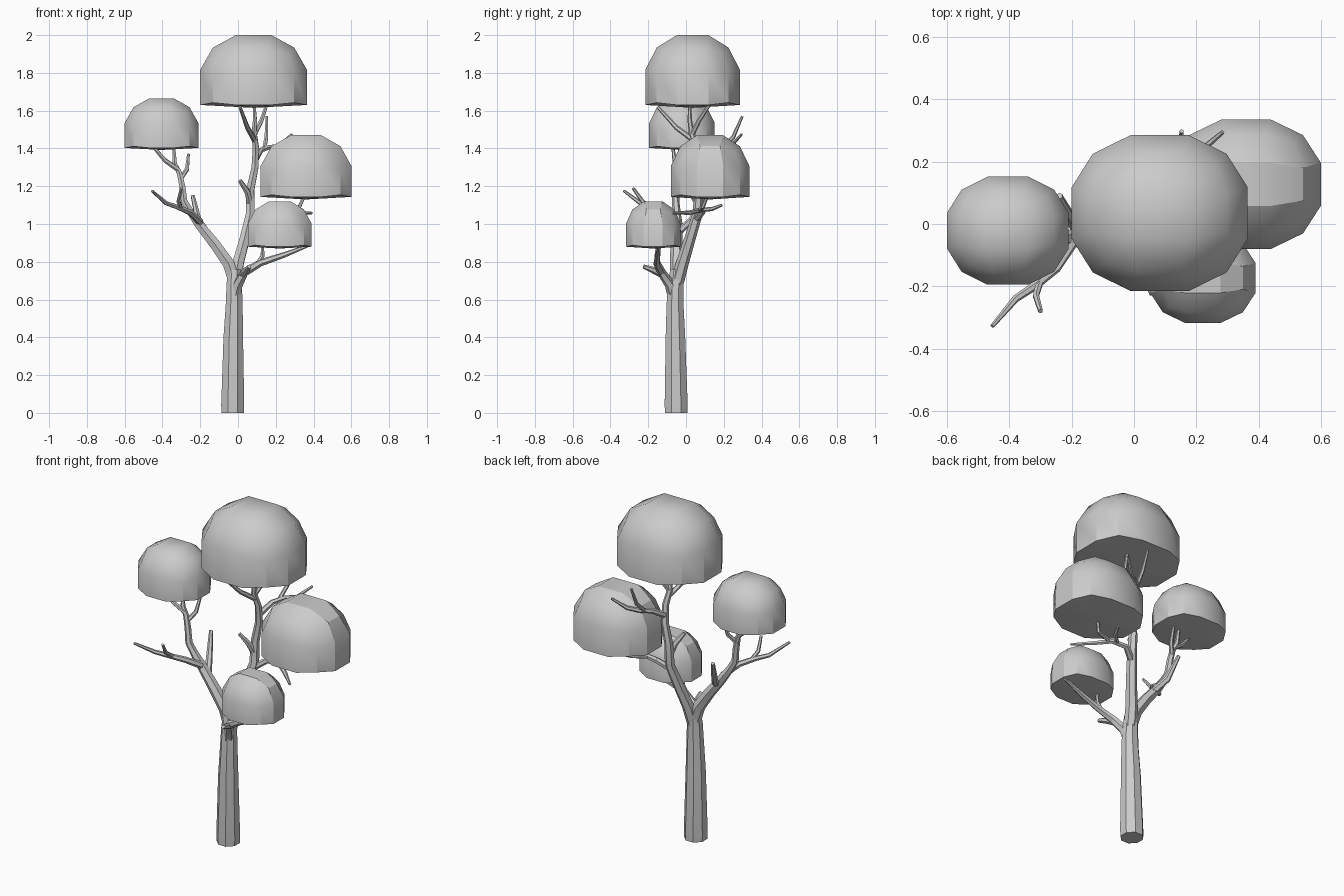
import bpy, bmesh, math
from mathutils import Vector


def finish(name, bm, angle=30):
    bmesh.ops.recalc_face_normals(bm, faces=bm.faces)
    me = bpy.data.meshes.new(name)
    bm.to_mesh(me)
    bm.free()
    ob = bpy.data.objects.new(name, me)
    bpy.context.collection.objects.link(ob)
    bpy.ops.object.select_all(action='DESELECT')
    ob.select_set(True)
    bpy.context.view_layer.objects.active = ob
    bpy.ops.object.shade_smooth_by_angle(angle=math.radians(angle))
    return ob


def limb(name, pts, sides=6):
    """Tapered faceted tube through (x, y, z, radius) points."""
    bm = bmesh.new()
    P = [Vector(p[:3]) for p in pts]
    n = len(P)
    rings = []
    ref = Vector((1, 0, 0)) if abs((P[1] - P[0]).normalized().x) < 0.9 else Vector((0, 1, 0))
    for i, p in enumerate(P):
        t = Vector()
        if i > 0:
            t += (p - P[i - 1]).normalized()
        if i < n - 1:
            t += (P[i + 1] - p).normalized()
        if i == 0 and name == "trunk":
            t = Vector((0, 0, 1))          # flat foot on the ground
        t.normalize()
        ref = (ref - t * ref.dot(t)).normalized()
        side = t.cross(ref)
        ring = []
        for k in range(sides):
            a = 2 * math.pi * (k + 0.5) / sides
            ring.append(bm.verts.new(p + (ref * math.cos(a) + side * math.sin(a)) * pts[i][3]))
        rings.append(ring)
    for a, b in zip(rings, rings[1:]):
        for k in range(sides):
            j = (k + 1) % sides
            bm.faces.new((a[k], a[j], b[j], b[k]))
    bm.faces.new(rings[0])
    bm.faces.new(rings[-1])
    return finish(name, bm)


def canopy(name, x0, x1, y0, y1, z0, z1):
    """Rounded cube dome with three cells per side and a nearly flat underside."""
    bm = bmesh.new()
    bmesh.ops.create_cube(bm, size=2)
    bmesh.ops.subdivide_edges(bm, edges=bm.edges[:], cuts=2, use_grid_fill=True)
    bmesh.ops.delete(bm, geom=[v for v in bm.verts if v.co.z < -0.9], context='VERTS')
    for v in bm.verts:
        low, corner = v.co.z < 0, min(abs(v.co.x), abs(v.co.y)) > 0.9
        v.co.normalize()
        if low:
            v.co.z = -0.27 if corner else -0.31
    rim = [e for e in bm.edges if e.is_boundary]
    pole = bm.verts.new((0, 0, -0.36))
    for e in rim:
        bm.faces.new((e.verts[0], e.verts[1], pole))
    top = max(v.co.z for v in bm.verts)
    wide = max(v.co.x for v in bm.verts)
    for v in bm.verts:
        v.co = ((x0 + x1) / 2 + v.co.x / wide * (x1 - x0) / 2,
                (y0 + y1) / 2 + v.co.y / wide * (y1 - y0) / 2,
                z0 + (v.co.z + 0.36) / (top + 0.36) * (z1 - z0))
    return finish(name, bm)


# Foliage domes
canopy("canopy_top", -0.2, 0.365, -0.215, 0.285, 1.615, 2.0)
canopy("canopy_left", -0.6, -0.21, -0.195, 0.152, 1.392, 1.665)
canopy("canopy_right", 0.12, 0.6, -0.08, 0.335, 1.13, 1.47)
canopy("canopy_low", 0.052, 0.39, -0.318, -0.028, 0.87, 1.12)

# Trunk
limb("trunk", [(-.028, -.052, 0, .064), (-.028, -.052, .04, .066), (-.025, -.056, .4, .056),
               (-.02, -.058, .58, .048), (-.02, -.055, .68, .044), (-.02, -.05, .76, .036)], 8)

# Left main branch and its twigs
limb("left_branch", [(-.02, -.05, .7, .036), (-.05, -.05, .79, .036), (-.12, -.05, .89, .032),
                     (-.2, -.045, .99, .028), (-.25, -.05, 1.06, .022), (-.285, -.055, 1.12, .02),
                     (-.295, -.05, 1.2, .018), (-.31, -.045, 1.27, .016), (-.335, -.04, 1.32, .013),
                     (-.34, -.03, 1.41, .009)])
limb("left_twig_outer", [(-.32, -.045, 1.29, .014), (-.385, -.06, 1.335, .012), (-.45, -.07, 1.41, .008)])
limb("left_twig_inner", [(-.305, -.045, 1.24, .014), (-.27, -.01, 1.29, .012), (-.262, .02, 1.37, .008)])
limb("left_side_branch", [(-.2, -.06, 1.01, .02), (-.25, -.14, 1.06, .017), (-.32, -.2, 1.09, .014),
                          (-.38, -.24, 1.11, .012), (-.455, -.328, 1.175, .007)])
limb("left_side_twig", [(-.3, -.18, 1.08, .012), (-.315, -.23, 1.12, .011), (-.3, -.28, 1.19, .008)])
limb("left_back_twig", [(-.17, -.04, .96, .02), (-.21, .03, 1.02, .018), (-.24, .09, 1.15, .011)])

# Right main branch up to the top canopy
limb("right_branch", [(-.015, -.05, .68, .036), (0, -.02, .79, .034), (.035, .02, .92, .03),
                      (.065, .06, 1.05, .027), (.065, .07, 1.18, .024), (.09, .07, 1.3, .021),
                      (.095, .055, 1.4, .019), (.085, .03, 1.48, .016), (.09, .02, 1.55, .012),
                      (.085, .02, 1.64, .008)])
limb("right_stub", [(.065, .065, 1.1, .018), (.05, .03, 1.17, .017), (.01, 0, 1.23, .011)])
limb("top_twig_front", [(.09, .045, 1.44, .015), (.05, -.05, 1.51, .013), (.01, -.15, 1.62, .008)])
limb("top_twig_back", [(.085, .03, 1.47, .014), (.125, .07, 1.55, .012), (.155, .13, 1.64, .008)])
limb("back_branch", [(.09, .065, 1.34, .018), (.12, .15, 1.39, .015), (.16, .21, 1.405, .013),
                     (.22, .24, 1.415, .011), (.285, .295, 1.475, .007)])
limb("back_twig", [(.14, .19, 1.4, .012), (.15, .25, 1.46, .011), (.153, .298, 1.57, .007)])

# Branch under the right canopy
limb("middle_branch", [(.055, .05, 1.02, .02), (.13, .09, 1.07, .017), (.22, .08, 1.075, .014),
                       (.3, .02, 1.06, .012), (.39, -.07, 1.058, .007)])
limb("middle_twig_up", [(.24, .075, 1.075, .012), (.325, .09, 1.09, .011), (.36, .12, 1.17, .008)])
limb("middle_twig_back", [(.19, .085, 1.075, .012), (.25, .14, 1.08, .011), (.27, .19, 1.1, .007)])

# Low front branch under the low canopy
limb("low_branch", [(-.02, -.06, .6, .034), (.0, -.085, .68, .028), (.035, -.13, .745, .023),
                    (.12, -.155, .795, .019), (.24, -.15, .835, .015), (.37, -.14, .885, .008)])
limb("low_stub", [(.025, -.12, .73, .02), (.045, -.17, .755, .018), (.06, -.225, .775, .011)])
limb("low_twig_up", [(.1, -.15, .785, .014), (.13, -.155, .83, .012), (.13, -.15, .9, .008)])
